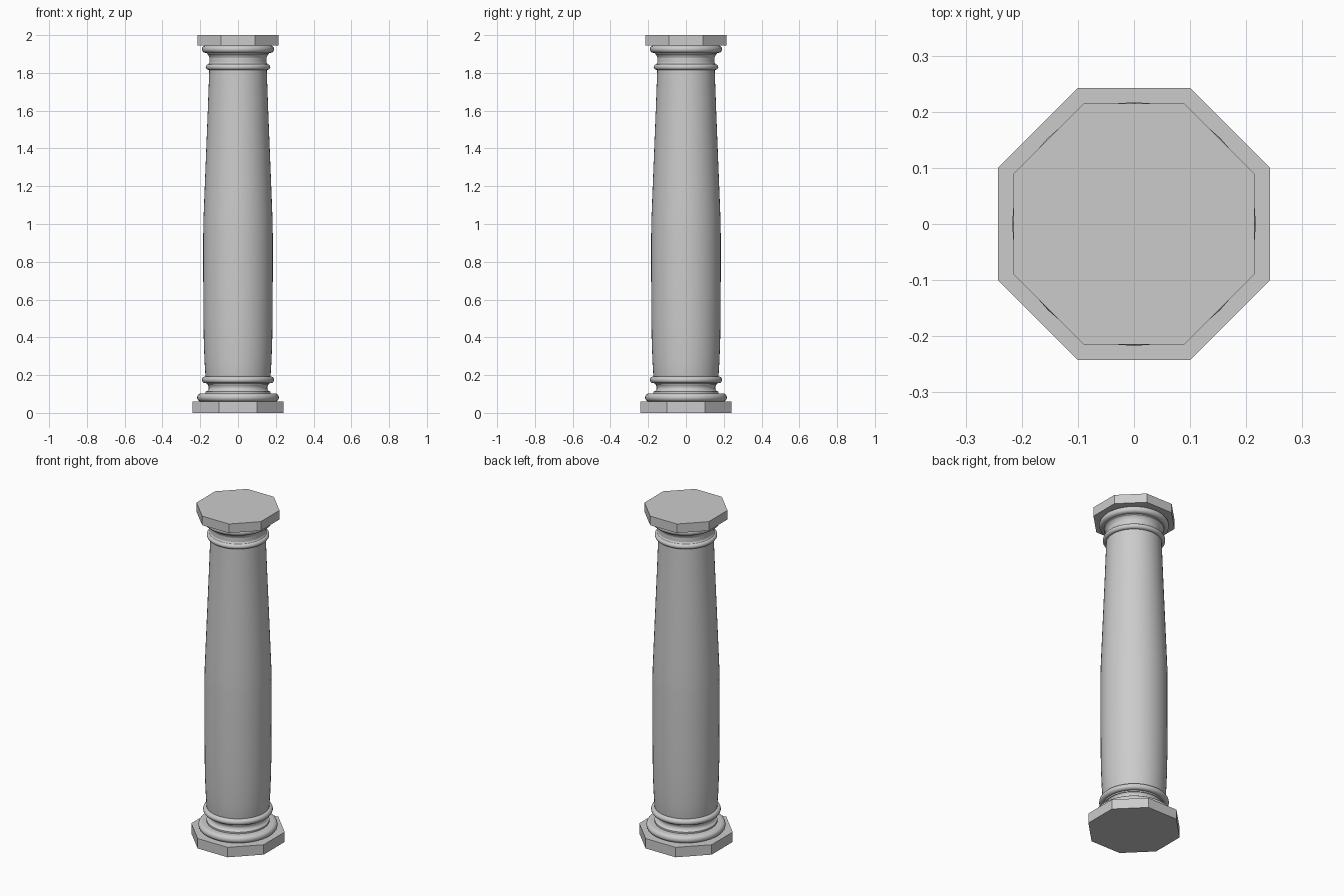
import bpy, bmesh, math

if "Cube" in bpy.data.objects:
    bpy.data.objects.remove(bpy.data.objects["Cube"])

stone = bpy.data.materials.new("light grey stone")
stone.diffuse_color = (0.6, 0.6, 0.6, 1)
stone.use_nodes = True
stone.node_tree.nodes["Principled BSDF"].inputs["Base Color"].default_value = stone.diffuse_color


def finish(name, bm, smooth):
    bmesh.ops.recalc_face_normals(bm, faces=bm.faces)
    me = bpy.data.meshes.new(name)
    bm.to_mesh(me)
    bm.free()
    me.materials.append(stone)
    ob = bpy.data.objects.new(name, me)
    bpy.context.collection.objects.link(ob)
    if smooth:
        bpy.ops.object.select_all(action='DESELECT')
        ob.select_set(True)
        bpy.context.view_layer.objects.active = ob
        bpy.ops.object.shade_smooth_by_angle(angle=math.radians(40))
    return ob


def turned(name, profile, sides=48):
    """Revolve (radius, z) points about z and cap both ends."""
    bm = bmesh.new()
    rings = []
    for r, z in profile:
        rings.append([bm.verts.new((r * math.cos(2 * math.pi * i / sides),
                                    r * math.sin(2 * math.pi * i / sides), z))
                      for i in range(sides)])
    for a, b in zip(rings, rings[1:]):
        for i in range(sides):
            j = (i + 1) % sides
            bm.faces.new((a[i], a[j], b[j], b[i]))
    bm.faces.new(rings[0])
    bm.faces.new(rings[-1])
    return finish(name, bm, True)


def octagon(name, apothem, z0, z1):
    bm = bmesh.new()
    r = apothem / math.cos(math.pi / 8)
    pts = [(r * math.cos(math.pi / 8 + k * math.pi / 4),
            r * math.sin(math.pi / 8 + k * math.pi / 4)) for k in range(8)]
    f = bm.faces.new([bm.verts.new((x, y, z0)) for x, y in pts])
    ext = bmesh.ops.extrude_face_region(bm, geom=[f], use_keep_orig=True)
    for v in ext["geom"]:
        if isinstance(v, bmesh.types.BMVert):
            v.co.z = z1
    return finish(name, bm, False)


def roll(outer, z0, z1, depth=None, n=8):
    """Half-round moulding bulging out to the outer radius."""
    h = (z1 - z0) / 2
    d = depth or h
    return [(outer - d + d * math.cos(a), z0 + h + h * math.sin(a))
            for a in (-math.pi / 2 + math.pi * i / n for i in range(n + 1))]


# Octagonal plinth and top slab
octagon("plinth", 0.242, 0.0, 0.06)
octagon("top_slab", 0.215, 1.945, 2.0)

# Base mouldings: large roll, hollow, small roll
turned("base_mouldings",
       roll(0.217, 0.06, 0.103) +
       [(0.172, 0.103), (0.172, 0.112), (0.161, 0.118), (0.155, 0.128),
        (0.155, 0.138), (0.16, 0.149), (0.168, 0.157)] +
       roll(0.191, 0.157, 0.193))

# Shaft with gentle swelling
turned("shaft", [(0.165, 0.15), (0.172, 0.19), (0.177, 0.27), (0.181, 0.37),
                 (0.183, 0.5), (0.184, 0.7), (0.184, 0.95), (0.183, 1.02),
                 (0.176, 1.2), (0.168, 1.4), (0.160, 1.6), (0.152, 1.82),
                 (0.15, 1.9)])

# Capital mouldings: necking roll, flared neck, upper roll
turned("capital_mouldings",
       roll(0.171, 1.816, 1.846) +
       [(0.158, 1.846), (0.151, 1.855), (0.149, 1.867), (0.151, 1.882),
        (0.157, 1.894), (0.164, 1.9), (0.164, 1.906)] +
       roll(0.191, 1.906, 1.945))
